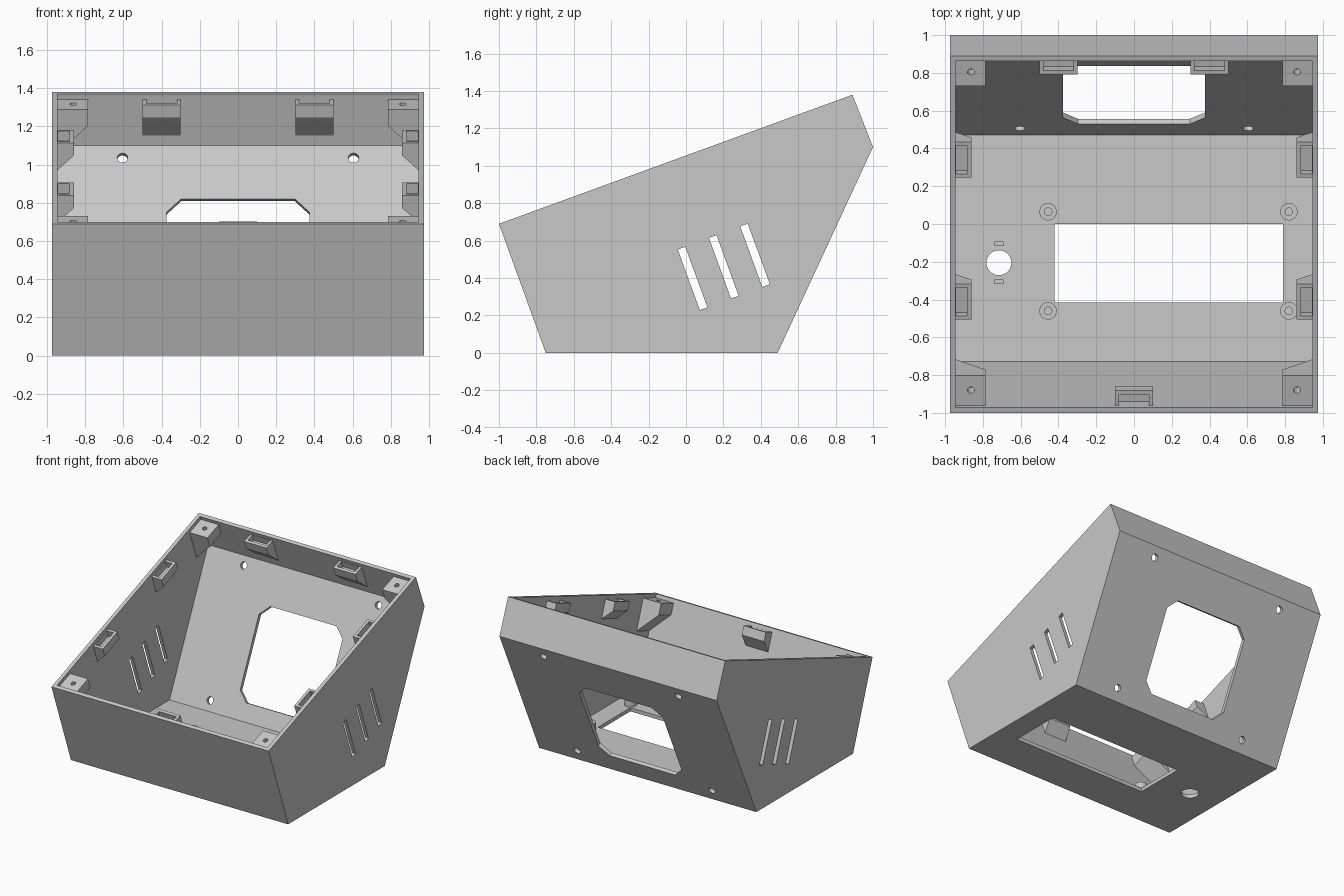
import bpy, bmesh, math
from mathutils import Vector

if "Cube" in bpy.data.objects:
    bpy.data.objects.remove(bpy.data.objects["Cube"], do_unlink=True)

grey = bpy.data.materials.new("plain grey")
grey.use_nodes = True
grey.diffuse_color = (0.58, 0.58, 0.58, 1)
grey.node_tree.nodes["Principled BSDF"].inputs["Base Color"].default_value = grey.diffuse_color

HALF = 0.975            # half width outside
WALL = 0.03
INNER = HALF - WALL
RIM = 2.012             # length of the sloping rim
TILT = math.atan2(0.69, 1.89)
ALONG = Vector((0, math.cos(TILT), math.sin(TILT)))
UP = Vector((0, -math.sin(TILT), math.cos(TILT)))
X = Vector((1, 0, 0))
Z = Vector((0, 0, 1))


def rim(x, u, n):
    """Point at x, u along the sloping rim from the front, n above it."""
    return Vector((x, -1, 0.69)) + ALONG * u + UP * n


def prism(name, points, sweep):
    """Solid made by sweeping a flat outline along a vector."""
    bm = bmesh.new()
    low = [bm.verts.new(p) for p in points]
    high = [bm.verts.new(Vector(p) + sweep) for p in points]
    bm.faces.new(low)
    bm.faces.new(high[::-1])
    for i in range(len(low)):
        j = (i + 1) % len(low)
        bm.faces.new((low[j], low[i], high[i], high[j]))
    bmesh.ops.recalc_face_normals(bm, faces=bm.faces)
    mesh = bpy.data.meshes.new(name)
    bm.to_mesh(mesh)
    bm.free()
    mesh.materials.append(grey)
    obj = bpy.data.objects.new(name, mesh)
    bpy.context.collection.objects.link(obj)
    return obj


def outline(center, a, b, pairs):
    return [Vector(center) + a * p + b * q for p, q in pairs]


def rect(w, h):
    return [(-w / 2, -h / 2), (w / 2, -h / 2), (w / 2, h / 2), (-w / 2, h / 2)]


def disc(r, sides=32):
    return [(r * math.cos(math.tau * i / sides), r * math.sin(math.tau * i / sides))
            for i in range(sides)]


def cut(obj, *cutters):
    for cutter in cutters:
        cutter.hide_render = True
        mod = obj.modifiers.new("cut", 'BOOLEAN')
        mod.operation = 'DIFFERENCE'
        mod.solver = 'EXACT'
        mod.object = cutter
        bpy.context.view_layer.objects.active = obj
        bpy.ops.object.modifier_apply(modifier=mod.name)
        bpy.data.objects.remove(cutter, do_unlink=True)


def smooth(obj):
    bpy.ops.object.select_all(action='DESELECT')
    obj.select_set(True)
    bpy.context.view_layer.objects.active = obj
    bpy.ops.object.shade_smooth_by_angle(angle=math.radians(30))


# Open-topped shell
side = [(-1, 0.69), (-0.75, 0), (0.49, 0), (1, 1.1), (0.89, 1.38)]
hollow = [(-1.044, 0.9), (-0.729, WALL), (0.471, WALL), (0.967, 1.101), (0.811, 1.5)]
shell = prism("enclosure_shell", [(-HALF, y, z) for y, z in side], X * 2 * HALF)
cut(shell, prism("hollow", [(-INNER, y, z) for y, z in hollow], X * 2 * INNER))

# Three vent slots through both sides
for i in range(3):
    center = (-1.1, 0.035 + 0.167 * i, 0.398 + 0.062 * i)
    cut(shell, prism("vent", outline(center, ALONG, UP, rect(0.043, 0.345)), X * 2.2))

# Floor window, round hole and two shallow key slots
cut(shell,
    prism("window", outline((0.185, -0.207, -0.1), X, Vector((0, 1, 0)), rect(1.21, 0.415)), Z * 0.3),
    prism("round_hole", outline((-0.715, -0.205, -0.1), X, Vector((0, 1, 0)), disc(0.066)), Z * 0.3))
for y in (-0.105, -0.305):
    cut(shell, prism("key_slot", outline((-0.715, y, 0.015), X, Vector((0, 1, 0)), rect(0.046, 0.018)), Z * 0.1))

# Chamfered opening and four screw holes in the leaning back wall
slope = Vector((0, 0.51, 1.1)).normalized()
outward = Vector((0, slope.z, -slope.y))


def back_point(x, z):
    return Vector((x, 0.457 + 0.4636 * z, z)) - outward * 0.05


a, b, c = 0.375, 0.366, 0.078
octagon = [(-a, c - b), (c - a, -b), (a - c, -b), (a, c - b),
           (a, b - c), (a - c, b), (c - a, b), (-a, b - c)]
cut(shell, prism("opening", outline(back_point(0, 0.489), X, slope, octagon), outward * 0.15))
for x in (-0.605, 0.605):
    for z in (0.104, 1.035):
        cut(shell, prism("screw_hole", outline(back_point(x, z), X, slope, disc(0.028, 16)), outward * 0.15))

# Corner screw posts, tapering into the side walls
for s, hand in ((1, "left"), (-1, "right")):
    for place, u0, u1, hole in (("front", 0.02, 0.2, 0.117), ("back", 1.83, RIM - 0.02, 1.91)):
        shape = [(0.785, -0.03), (INNER + 0.01, -0.03), (INNER + 0.01, -0.29), (0.785, -0.12)]
        post = prism(f"{place}_{hand}_screw_post", [rim(s * x, u0, n) for x, n in shape], ALONG * (u1 - u0))
        cut(post, prism("pilot", outline(rim(s * 0.863, hole, -0.12), X, ALONG, disc(0.018, 16)), UP * 0.2))


# Lid clips: a pocketed bracket with a tapered underside
def clip(name, wall, inward, across, drop):
    def at(depth, n):
        return wall + inward * depth + UP * n - across * 0.1
    shape = [(-0.01, -0.03), (0.085, -0.03), (0.085, -0.1), (-0.01, -drop)]
    obj = prism(name, [at(d, n) for d, n in shape], across * 0.2)
    pocket = [(0.002, 0.02), (0.062, 0.02), (0.062, -0.085), (0.002, -0.085)]
    cut(obj, prism("pocket", [at(d, n) + across * 0.02 for d, n in pocket], across * 0.16))


for s, hand in ((1, "left"), (-1, "right")):
    for place, u in (("front", 0.615), ("back", 1.416)):
        clip(f"{place}_{hand}_side_clip", rim(s * INNER, u, 0), -X * s, ALONG, 0.19)
    clip(f"back_{hand}_clip", rim(s * 0.4, RIM - WALL, 0), -ALONG, X, 0.24)
clip("front_clip", rim(0, WALL, 0), ALONG, X, 0.19)

# Hollow board standoffs on the floor
for i, x in enumerate((-0.455, 0.82)):
    for j, y in enumerate((-0.46, 0.065)):
        Y = Vector((0, 1, 0))
        post = prism(f"standoff_{2 * i + j + 1}", outline((x, y, 0.02), X, Y, disc(0.046)), Z * 0.07)
        cut(post, prism("bore", outline((x, y, 0.032), X, Y, disc(0.02, 24)), Z * 0.1))
        smooth(post)
